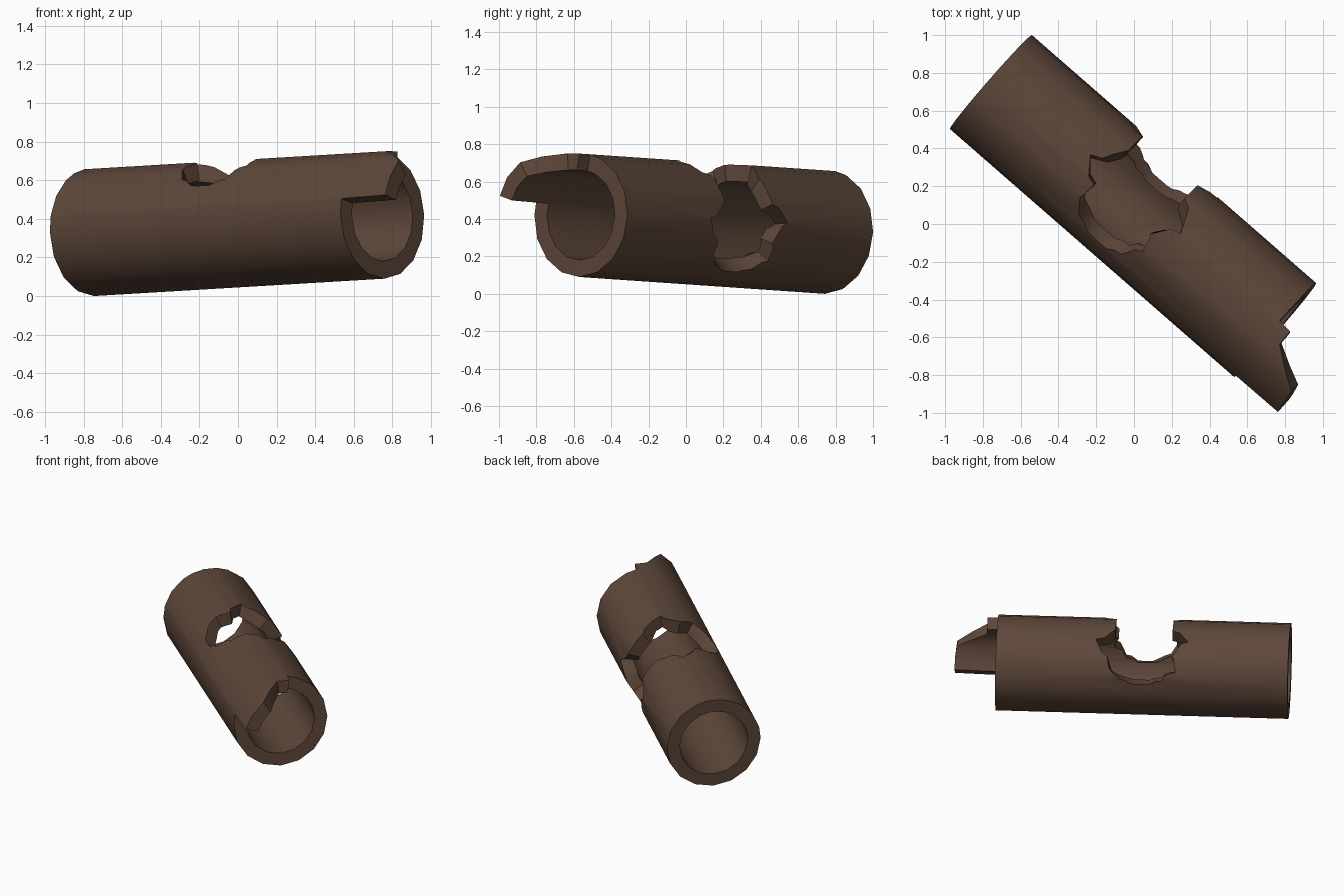
import bpy, bmesh, math
from mathutils import Vector, Matrix

if "Cube" in bpy.data.objects:
    bpy.data.objects.remove(bpy.data.objects["Cube"])

R_OUT, R_IN = 0.33, 0.24

# Log frame: local x runs along the trunk, y is sideways, z is up
axis = Vector((0.753, -0.657, 0.045)).normalized()
side = Vector((0.657, 0.753, 0.0)).normalized()
up = axis.cross(side)
frame = Matrix((axis, side, up)).transposed().to_4x4()
frame.translation = Vector((-0.005, 0.095, 0.375))

bark = bpy.data.materials.new("bark brown")
bark.diffuse_color = (0.112, 0.064, 0.042, 1)
bark.use_nodes = True
bark.node_tree.nodes["Principled BSDF"].inputs["Base Color"].default_value = bark.diffuse_color


def shell(name, rows, r_in, r_out, closed):
    """Curved wall from rows of (angle, start, end) along the trunk."""
    bm = bmesh.new()
    rings = []
    for deg, t0, t1 in rows:
        a = math.radians(deg)
        rings.append([bm.verts.new(frame @ Vector((t, r * math.cos(a), r * math.sin(a))))
                      for t, r in ((t0, r_out), (t1, r_out), (t1, r_in), (t0, r_in))])
    n = len(rings)
    for i in range(n if closed else n - 1):
        p, q = rings[i], rings[(i + 1) % n]
        for k in range(4):
            m = (k + 1) % 4
            bm.faces.new((p[k], p[m], q[m], q[k]))
    if not closed:
        bm.faces.new(rings[0])
        bm.faces.new(rings[-1])
    bmesh.ops.recalc_face_normals(bm, faces=bm.faces)
    me = bpy.data.meshes.new(name)
    bm.to_mesh(me)
    bm.free()
    me.materials.append(bark)
    ob = bpy.data.objects.new(name, me)
    bpy.context.collection.objects.link(ob)
    return ob


# Hollow trunk with a splintered flap on the upper front end
flap = [(81, 1.0), (82, 1.08), (97, 1.08), (112, 1.19), (125, 1.29),
        (145, 1.30), (164, 1.30), (165, 1.0)]
ends = [(i * 22.5, 1.0) for i in range(4)] + flap + [(180 + i * 22.5, 1.0) for i in range(8)]
log = shell("hollow_log", [(a, -1.0, t) for a, t in ends], R_IN, R_OUT, True)

# Jagged hole through the top and back side
hole_rows = [(-52, -.05, .05), (-47, -.13, .12), (-36, -.23, .21), (-17, -.205, .24),
             (3, -.31, .32), (20, -.20, .19), (50, -.20, .19), (80, -.335, .30),
             (99, -.215, .18), (117, -.23, .21), (136, -.13, .13), (143, -.05, .05)]
cutter = shell("hole_cutter", hole_rows, 0.12, 0.5, False)
cutter.hide_render = True

cut = log.modifiers.new("hole", 'BOOLEAN')
cut.operation = 'DIFFERENCE'
cut.solver = 'EXACT'
cut.object = cutter
bpy.ops.object.select_all(action='DESELECT')
log.select_set(True)
bpy.context.view_layer.objects.active = log
bpy.ops.object.modifier_apply(modifier=cut.name)
bpy.data.objects.remove(cutter)
bpy.ops.object.shade_smooth_by_angle(angle=math.radians(35))
